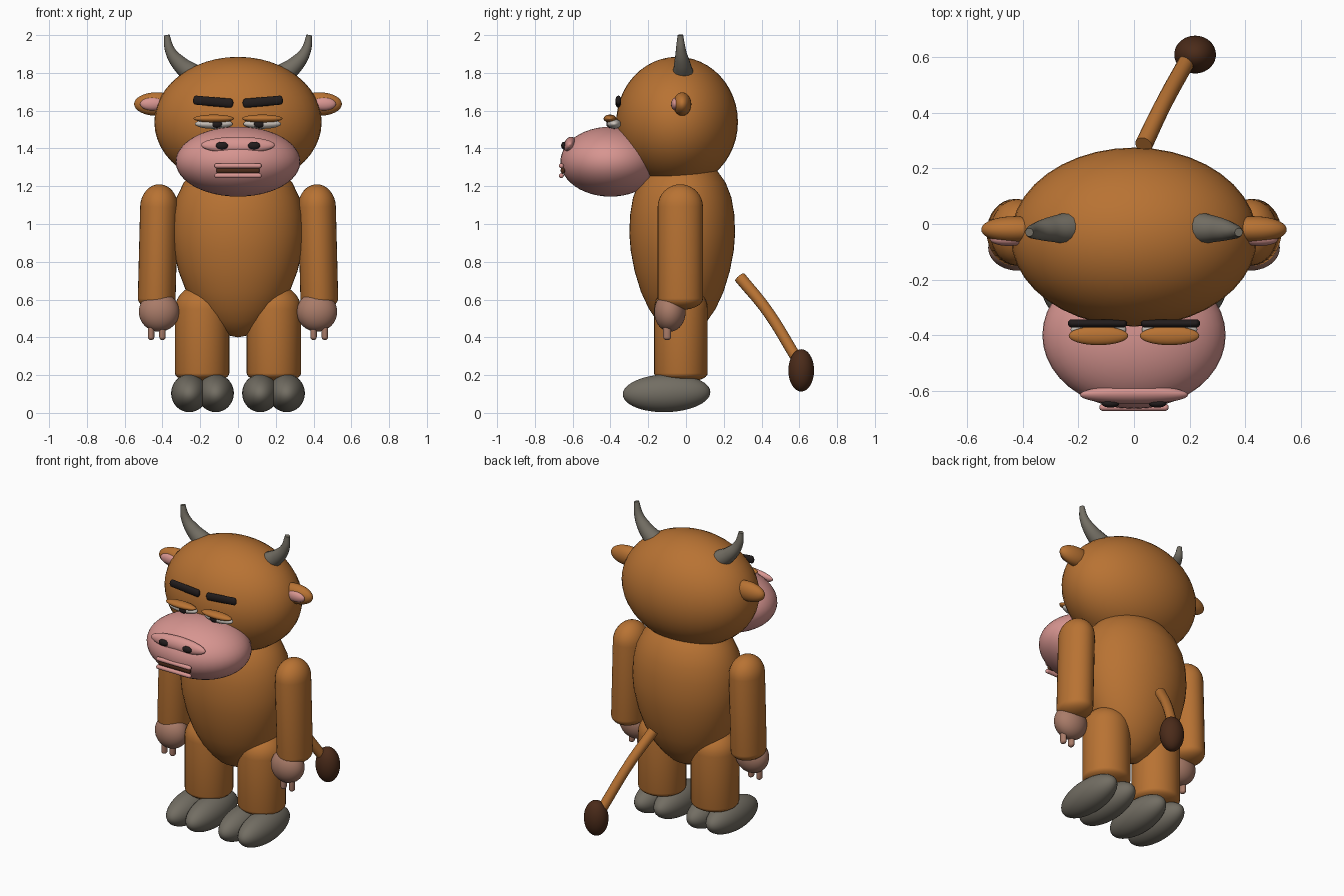
import bpy, bmesh, math
from mathutils import Vector, Matrix

old = bpy.data.objects.get("Cube")
if old:
    bpy.data.objects.remove(old, do_unlink=True)


def material(name, r, g, b):
    m = bpy.data.materials.new(name)
    m.use_nodes = True
    m.diffuse_color = (r, g, b, 1)
    m.node_tree.nodes["Principled BSDF"].inputs["Base Color"].default_value = (r, g, b, 1)
    return m


FUR = material("brown fur", .48, .17, .033)
PINK = material("pink skin", .68, .30, .28)
GREY = material("grey horn", .17, .155, .125)
HAND = material("tan hand", .40, .20, .14)
DARK = material("dark brown", .07, .024, .010)
BLACK = material("black", .016, .012, .012)
WHITE = material("eye white", .60, .55, .50)


def finish(name, mesh, mat):
    mesh.materials.clear()
    mesh.materials.append(mat)
    mesh.shade_smooth()
    mesh.set_sharp_from_angle(angle=math.radians(40))
    ob = bpy.data.objects.new(name, mesh)
    bpy.context.collection.objects.link(ob)
    return ob


def ball(name, mat, loc, size, tilt=0):
    """Ellipsoid with the given radii, tilted about x."""
    bm = bmesh.new()
    bmesh.ops.create_uvsphere(bm, u_segments=40, v_segments=24, radius=1)
    bm.transform(Matrix.Translation(loc) @ Matrix.Rotation(tilt, 4, 'X') @ Matrix.Diagonal((*size, 1)))
    mesh = bpy.data.meshes.new(name)
    bm.to_mesh(mesh)
    bm.free()
    return finish(name, mesh, mat)


def lathe(name, mat, profile, matrix, n=40):
    """Spin (radius, height) points around z; the end points are poles."""
    bm = bmesh.new()
    rings = []
    for r, z in profile:
        count = n if r > 1e-5 else 1
        rings.append([bm.verts.new((r * math.cos(math.tau * i / n), r * math.sin(math.tau * i / n), z))
                      for i in range(count)])
    for a, b in zip(rings, rings[1:]):
        for i in range(n):
            j = (i + 1) % n
            loop = [a[i % len(a)], a[j % len(a)], b[j % len(b)], b[i % len(b)]]
            bm.faces.new(list(dict.fromkeys(loop)))
    bm.transform(matrix)
    bmesh.ops.recalc_face_normals(bm, faces=bm.faces)
    mesh = bpy.data.meshes.new(name)
    bm.to_mesh(mesh)
    bm.free()
    return finish(name, mesh, mat)


def capsule(name, mat, start, end, width, depth, cap_start, cap_end):
    """Rounded rod between two points; depth is its radius along y."""
    a, b = Vector(start), Vector(end)
    length = (b - a).length
    arc = [math.pi / 2 * k / 8 for k in range(9)]
    prof = [(math.sin(t), cap_start * (1 - math.cos(t))) for t in arc]
    prof += [(math.cos(t), length - cap_end * (1 - math.sin(t))) for t in arc]
    axis = (b - a).normalized()
    y = Vector((0, 1, 0))
    y = (y - axis * y.dot(axis)).normalized()
    x = y.cross(axis)
    frame = Matrix((x, y, axis)).transposed().to_4x4()
    return lathe(name, mat, prof, Matrix.Translation(a) @ frame @ Matrix.Diagonal((width, depth, 1, 1)), 32)


def tube(name, mat, points):
    """Smooth tapered tube through (x, y, z, radius) points, with flat ends."""
    cu = bpy.data.curves.new(name, 'CURVE')
    cu.dimensions = '3D'
    cu.bevel_depth = 1
    cu.bevel_resolution = 5
    cu.use_fill_caps = True
    sp = cu.splines.new('BEZIER')
    sp.bezier_points.add(len(points) - 1)
    for p, (x, y, z, r) in zip(sp.bezier_points, points):
        p.co = (x, y, z)
        p.radius = r
        p.handle_left_type = p.handle_right_type = 'AUTO'
    tmp = bpy.data.objects.new(name + " path", cu)
    bpy.context.collection.objects.link(tmp)
    bpy.context.view_layer.update()
    mesh = bpy.data.meshes.new_from_object(tmp.evaluated_get(bpy.context.evaluated_depsgraph_get()))
    bpy.data.objects.remove(tmp)
    return finish(name, mesh, mat)


# Egg-shaped torso
torso = [(0, .40), (.14, .41), (.30, .435), (.47, .485), (.63, .55), (.78, .64), (.9, .75), (.975, .86),
         (1, .95), (.985, 1.05), (.93, 1.14), (.82, 1.22), (.64, 1.29), (.35, 1.35), (0, 1.37)]
lathe("torso", FUR, torso, Matrix.Translation((0, -.02, 0)) @ Matrix.Diagonal((.35, .28, 1, 1)), 48)

# Head and muzzle
ball("head", FUR, (0, -.047, 1.54), (.443, .322, .345))
ball("muzzle", PINK, (0, -.40, 1.33), (.33, .265, .185))
ball("nose_pad", PINK, (0, -.615, 1.418), (.195, .032, .045), -.35)
for label, z in (("upper", 1.308), ("lower", 1.256)):
    capsule(label + "_lip", PINK, (-.125, -.66, z), (.125, -.66, z), .013, .013, .013, .013)
capsule("mouth", DARK, (-.115, -.652, 1.283), (.115, -.652, 1.283), .016, .012, .01, .01)

# Paired parts
for side, s in (("left", 1), ("right", -1)):
    # Face
    ball(side + "_nostril", BLACK, (s * .085, -.646, 1.415), (.032, .015, .02))
    ball(side + "_eye", WHITE, (s * .128, -.38, 1.53), (.10, .036, .026))
    ball(side + "_pupil", BLACK, (s * .112, -.405, 1.53), (.03, .017, .021))
    ball(side + "_eyelid", FUR, (s * .128, -.402, 1.558), (.107, .034, .021))
    capsule(side + "_eyebrow", BLACK, (s * .238, -.358, 1.657), (s * .025, -.358, 1.638),
            .024, .015, .015, .015)

    # Ears and horns
    ball(side + "_ear", FUR, (s * .43, -.02, 1.635), (.12, .048, .062))
    ball(side + "_inner_ear", PINK, (s * .452, -.055, 1.635), (.066, .024, .034))
    tube(side + "_horn", GREY, [(s * .235, -.015, 1.79, .058), (s * .31, -.02, 1.85, .043),
                                (s * .36, -.027, 1.92, .027), (s * .377, -.03, 2.0, .015)])

    # Arms and hands
    capsule(side + "_arm", FUR, (s * .415, -.03, 1.21), (s * .432, -.03, .545), .1, .12, .12, .06)
    ball(side + "_hand", HAND, (s * .418, -.085, .535), (.107, .083, .105))
    for i, x in enumerate((.40, .46)):
        capsule(f"{side}_finger_{i + 1}", HAND, (s * x, -.10, .47), (s * x, -.10, .385),
                .017, .021, .017, .017)

    # Legs and split hooves
    capsule(side + "_leg", FUR, (s * .19, -.027, .68), (s * .19, -.027, .16), .144, .142, .13, .05)
    for i, x in enumerate((.118, .258)):
        ball(f"{side}_hoof_{i + 1}", GREY, (s * x, -.103, .108), (.096, .232, .1), .03)

# Tail
tube("tail", FUR, [(.035, .285, .718, .032), (.105, .43, .54, .03), (.19, .585, .29, .03)])
ball("tail_tuft", DARK, (.22, .61, .225), (.075, .068, .112))

# Rest the hooves on the ground
for ob in bpy.context.scene.objects:
    if "hoof" in ob.name:
        ob.location.z -= .004
